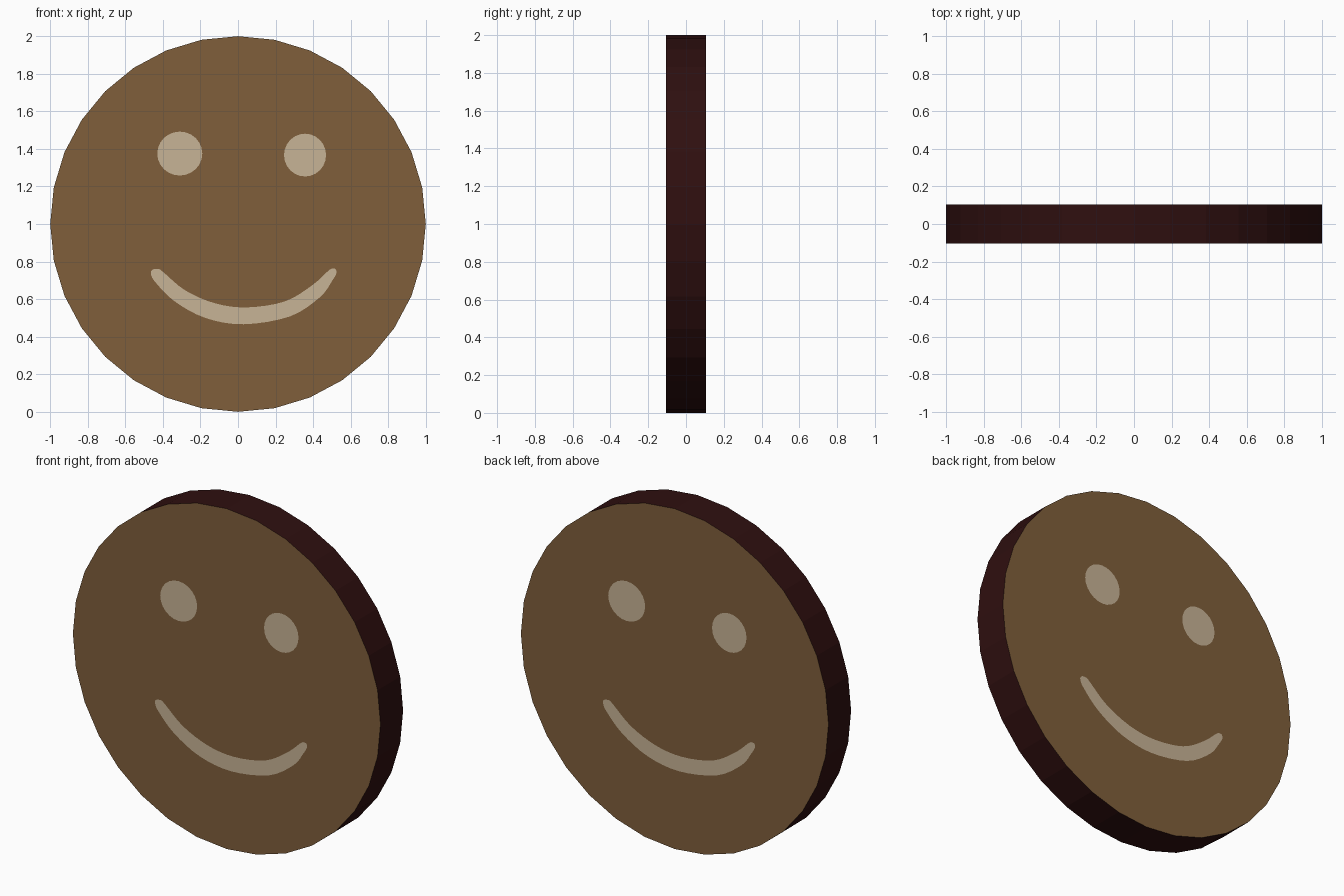
import bpy, bmesh, math

if "Cube" in bpy.data.objects:
    bpy.data.objects.remove(bpy.data.objects["Cube"])

HALF = 0.105           # half thickness of the disc
LIFT = 0.003           # how far painted details sit off the face


def material(name, rgb):
    m = bpy.data.materials.new(name)
    m.diffuse_color = (*rgb, 1.0)
    m.use_nodes = True
    m.node_tree.nodes["Principled BSDF"].inputs["Base Color"].default_value = m.diffuse_color
    return m


BROWN = material("face_brown", (0.216, 0.114, 0.044))
CREAM = material("cream", (0.575, 0.456, 0.305))
RIM = material("dark_red_rim", (0.028, 0.0048, 0.0048))


def make_object(name, bm, mats):
    mesh = bpy.data.meshes.new(name)
    bm.to_mesh(mesh)
    bm.free()
    for m in mats:
        mesh.materials.append(m)
    ob = bpy.data.objects.new(name, mesh)
    bpy.context.collection.objects.link(ob)
    return ob


def place(bm, x, z, side):
    # side 1 = front, -1 = back (turned half around the upright axis)
    return bm.verts.new((x * side, -(HALF + LIFT) * side, z))


def eye(name, cx, cz, rx, rz, side):
    bm = bmesh.new()
    n = 24
    bm.faces.new([place(bm, cx + rx * math.cos(2 * math.pi * i / n),
                        cz + rz * math.sin(2 * math.pi * i / n), side)
                  for i in range(n)])
    make_object(name, bm, [CREAM])


def smooth_path(pts, steps=4):
    # Catmull-Rom curve through the points
    out = []
    for i in range(len(pts) - 1):
        a, b, c, d = (pts[max(i - 1, 0)], pts[i], pts[i + 1],
                      pts[min(i + 2, len(pts) - 1)])
        for s in range(steps):
            t = s / steps
            out.append([0.5 * (2 * b[k] + (c[k] - a[k]) * t
                        + (2 * a[k] - 5 * b[k] + 4 * c[k] - d[k]) * t * t
                        + (3 * b[k] - a[k] - 3 * c[k] + d[k]) * t ** 3)
                        for k in (0, 1)])
    out.append(pts[-1])
    return out


LIP_TOP = [(-0.45, 0.76), (-0.42, 0.76), (-0.39, 0.737), (-0.28, 0.646),
           (-0.12, 0.577), (0.05, 0.556), (0.25, 0.588), (0.394, 0.673),
           (0.48, 0.75), (0.505, 0.763), (0.52, 0.76)]
LIP_LOW = [(-0.463, 0.75), (-0.463, 0.73), (-0.44, 0.69), (-0.34, 0.59),
           (-0.175, 0.50), (0.03, 0.466), (0.277, 0.508), (0.436, 0.61),
           (0.50, 0.695), (0.523, 0.735), (0.525, 0.75)]


def smile(name, side):
    bm = bmesh.new()
    top = [place(bm, *p, side) for p in smooth_path(LIP_TOP)]
    low = [place(bm, *p, side) for p in smooth_path(LIP_LOW)]
    for i in range(len(top) - 1):
        bm.faces.new((low[i], low[i + 1], top[i + 1], top[i]))
    make_object(name, bm, [CREAM])


# Flat-sided disc: brown caps, dark rim
bm = bmesh.new()
N = 32
ring = [(math.sin(2 * math.pi * i / N), 1 + math.cos(2 * math.pi * i / N))
        for i in range(N)]
front = [bm.verts.new((x, -HALF, z)) for x, z in ring]
back = [bm.verts.new((x, HALF, z)) for x, z in ring]
bm.faces.new(front)
bm.faces.new(back)
for i in range(N):
    j = (i + 1) % N
    bm.faces.new((front[i], front[j], back[j], back[i]))
bmesh.ops.recalc_face_normals(bm, faces=bm.faces)
for f in bm.faces:
    f.material_index = 0 if abs(f.normal.y) > 0.5 else 1
make_object("disc", bm, [BROWN, RIM])

# The same face on both sides
for label, side in (("front", 1), ("back", -1)):
    eye(label + "_left_eye", -0.31, 1.375, 0.12, 0.117, side)
    eye(label + "_right_eye", 0.357, 1.367, 0.112, 0.114, side)
    smile(label + "_smile", side)
